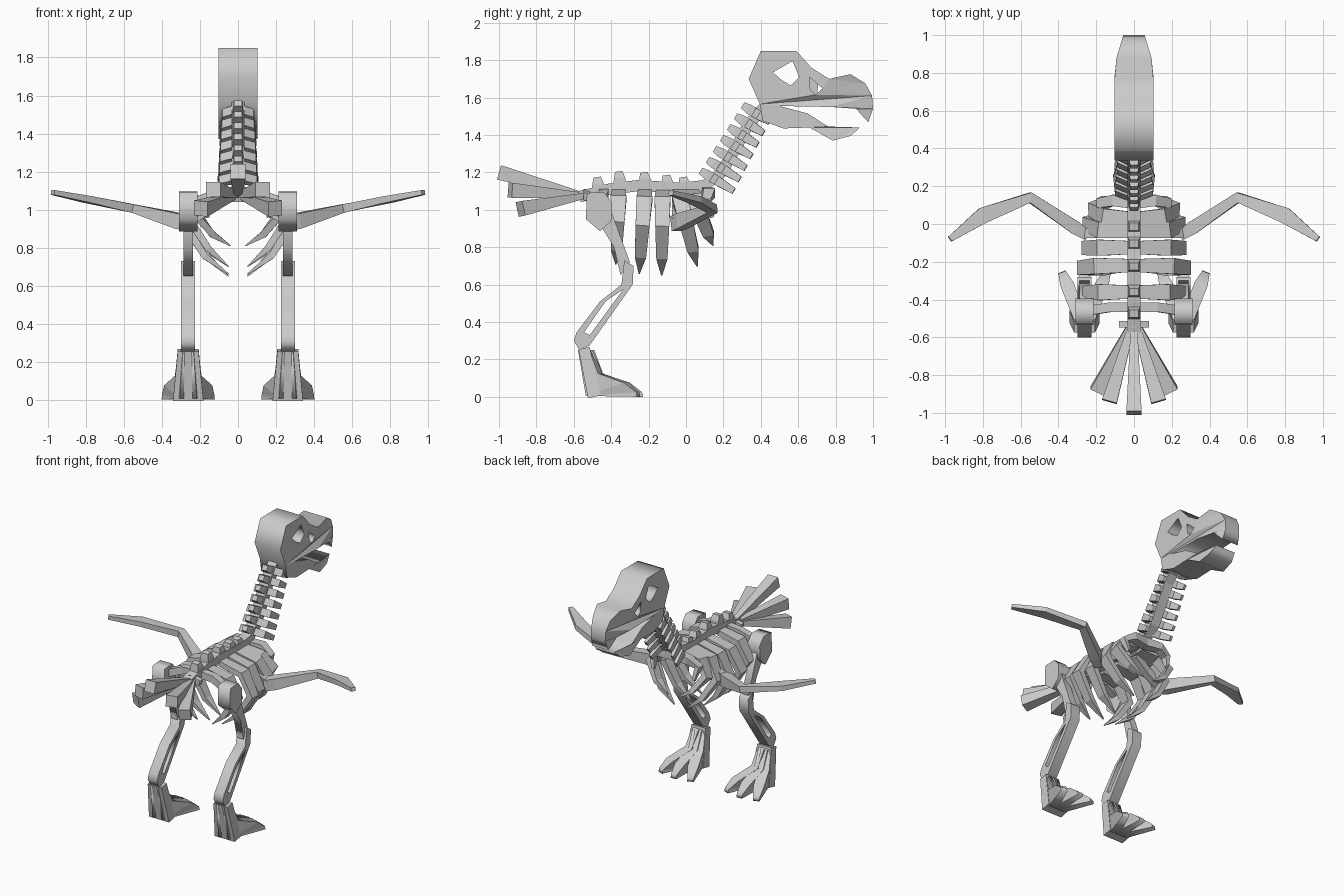
import bpy, bmesh
from math import radians
from mathutils import Vector, Matrix

cube = bpy.data.objects.get("Cube")
if cube:
    bpy.data.objects.remove(cube)

bone = bpy.data.materials.new("bone_grey")
bone.use_nodes = True
bone.diffuse_color = (0.6, 0.6, 0.6, 1)
bone.node_tree.nodes["Principled BSDF"].inputs["Base Color"].default_value = bone.diffuse_color


def finish(name, bm):
    bmesh.ops.remove_doubles(bm, verts=bm.verts, dist=0.0005)
    bmesh.ops.recalc_face_normals(bm, faces=bm.faces)
    mesh = bpy.data.meshes.new(name)
    bm.to_mesh(mesh)
    bm.free()
    mesh.materials.clear()
    mesh.materials.append(bone)
    obj = bpy.data.objects.new(name, mesh)
    bpy.context.collection.objects.link(obj)
    return obj


def beam(name, path, sizes, side):
    """Rectangular section swept along path; sizes = (along side, across)."""
    bm = bmesh.new()
    path = [Vector(p) for p in path]
    rings = []
    for i, (p, (a, b)) in enumerate(zip(path, sizes)):
        t = (path[min(i + 1, len(path) - 1)] - path[max(i - 1, 0)]).normalized()
        across = t.cross(Vector(side)).normalized()
        u = across.cross(t).normalized()
        rings.append([bm.verts.new(p + u * a / 2 * j + across * b / 2 * k)
                      for j, k in ((1, 1), (1, -1), (-1, -1), (-1, 1))])
    for r, q in zip(rings, rings[1:]):
        for i in range(4):
            bm.faces.new((r[i], r[(i + 1) % 4], q[(i + 1) % 4], q[i]))
    bm.faces.new(rings[0])
    bm.faces.new(rings[-1])
    return finish(name, bm)


def plate(name, outlines, half, x=0, shape=None):
    """Side profile (y, z) with optional holes, extruded across x."""
    curve = bpy.data.curves.new(name, 'CURVE')
    curve.dimensions = '2D'
    curve.fill_mode = 'BOTH'
    curve.extrude = half
    for pts in outlines:
        sp = curve.splines.new('POLY')
        sp.points.add(len(pts) - 1)
        for p, (y, z) in zip(sp.points, pts):
            p.co = (y, z, 0, 1)
        sp.use_cyclic_u = True
    temp = bpy.data.objects.new(name + "_profile", curve)
    mesh = bpy.data.meshes.new_from_object(temp)
    bm = bmesh.new()
    bm.from_mesh(mesh)
    for v in bm.verts:
        y, z, w = v.co
        v.co = (w + x, y, z)
        if shape:
            shape(v.co)
    bpy.data.objects.remove(temp)
    bpy.data.curves.remove(curve)
    bpy.data.meshes.remove(mesh)
    return finish(name, bm)


# Skull with open mouth, eye socket and nostril, narrowing at the snout
def narrow_snout(co):
    if co.y > 0.78:
        co.x *= 1 - 0.1 * min((co.y - 0.78) / 0.1, 1) - 0.35 * max(co.y - 0.88, 0) / 0.12

skull = [(.40, 1.85), (.59, 1.85), (.67, 1.76), (.765, 1.70), (.88, 1.725), (.96, 1.675),
         (.995, 1.61), (1, 1.54), (.975, 1.47), (.945, 1.5), (.91, 1.54), (.77, 1.55),
         (.50, 1.555), (.65, 1.515), (.76, 1.445), (.93, 1.44), (.88, 1.395), (.785, 1.37),
         (.66, 1.44), (.52, 1.435), (.41, 1.475), (.395, 1.565), (.335, 1.70)]
eye = [(.465, 1.735), (.57, 1.795), (.605, 1.71), (.56, 1.665), (.51, 1.695)]
nostril = [(.66, 1.71), (.73, 1.65), (.695, 1.615), (.665, 1.64)]
plate("skull", [skull, eye, nostril], 0.103, shape=narrow_snout)
plate("nostril_wall", [[(.65, 1.71), (.71, 1.70), (.70, 1.61), (.67, 1.62)]], 0.04)

# Spine running from tail root to skull
spine = [Vector((0, y, z)) for y, z in
         ((-.57, 1.07), (-.41, 1.11), (-.25, 1.13), (-.03, 1.115), (.10, 1.13),
          (.19, 1.2), (.26, 1.32), (.33, 1.45), (.42, 1.55))]
beam("spine", spine, [(.07, .06)] * len(spine), (1, 0, 0))

# Back vertebrae knobs
for i, (y, z) in enumerate(((-.47, 1.14), (-.355, 1.17), (-.22, 1.165), (-.1, 1.15), (-.01, 1.14))):
    beam(f"back_vertebra_{i}", [(0, y, z - .05), (0, y, z), (0, y - .005, z + .035)],
         [(.07, .07), (.065, .06), (.05, .04)], (1, 0, 0))

# Neck vertebrae knobs with small paired ribs below
for i in range(7):
    f = i / 6
    c = Vector((0, .15 + .225 * f, 1.165 + .35 * f))
    n = Vector((0, .85, -.52))
    beam(f"neck_vertebra_{i}", [c, c - n * .05, c - n * .085],
         [(.06, .055), (.055, .05), (.04, .035)], (1, 0, 0))
    w = .1 - .02 * f
    for s in (1, -1):
        out = Vector((s, 0, 0))
        beam(f"neck_rib_{i}_{s}", [c + out * .02, c + out * w * .85 + n * .025, c + out * w + n * (.125 - .04 * f)],
             [(.05, .04), (.05, .035), (.035, .02)], (0, .52, .85))

# Tail fan of five flat feathers
for name, x, y, z in (("middle", 0, -1, 1.2), ("inner", .13, -.94, 1.105), ("outer", .195, -.885, 1.005)):
    for s in (1, -1) if x else (1,):
        end = Vector((s * x, y, z))
        root = Vector((s * x * .1, -.54, 1.075))
        beam(f"tail_{name}_{s}", [root, end], [(.035, .03), (.08, .08)], (1, 0, 0))
beam("tail_root", [(-.075, -.53, 1.07), (0, -.53, 1.09), (.075, -.53, 1.07)], [(.035, .04)] * 3, (0, 1, 0))

# Ribs: top y, tip y, tip z, tip x, half width
ribs = ((-.36, -.375, .71, .06, .25), (-.22, -.25, .66, .05, .28), (-.125, -.13, .65, .05, .255),
        (-.04, .06, .70, .05, .25), (.03, .145, .81, .04, .22))

for s, tag in ((1, "left"), (-1, "right")):
    for i, (y0, y1, z1, x1, w) in enumerate(ribs):
        drop = 1.09 - z1
        path = [(s * x, y0 + (y1 - y0) * f, 1.09 - drop * f) for x, f in
                ((.02, 0), (w * .72, .08), (w, .4), (w * .62, .78), (x1, 1))]
        beam(f"{tag}_rib_{i}", path, [(.07, .04), (.085, .04), (.075, .045), (.06, .035), (.006, .006)], (0, 1, 0))

    # Collar bone and pelvis bar
    beam(f"{tag}_collar", [(0, .11, 1.09), (s * .11, .125, 1.09), (s * .18, .11, 1.05), (s * .16, .14, .96)],
         [(.06, .06), (.06, .05), (.05, .04), (.02, .02)], (0, 1, 0))
    beam(f"{tag}_pelvis", [(0, -.44, 1.09), (s * .12, -.44, 1.08), (s * .25, -.46, 1.03)],
         [(.05, .05)] * 3, (0, 1, 0))

    # Wing: shoulder blade, upper and lower arm
    beam(f"{tag}_shoulder", [(s * .03, -.03, 1.07), (s * .15, -.05, 1.0), (s * .27, -.05, .935)],
         [(.05, .05)] * 3, (0, 1, 0))
    beam(f"{tag}_wing", [(s * .25, -.06, .925), (s * .31, -.02, .94), (s * .55, .14, 1.005),
                         (s * .80, .045, 1.055), (s * .975, -.08, 1.09)],
         [(.08, .05), (.08, .07), (.045, .055), (.035, .085), (.025, .03)], (0, 0, 1))

    # Leg: hip block, thigh, split shin, ankle
    x = s * .262
    plate(f"{tag}_hip", [[(-.53, 1.09), (-.44, 1.095), (-.395, 1.04), (-.4, .94), (-.46, .885), (-.535, .95)]], .048, x)
    plate(f"{tag}_thigh", [[(-.43, 1.0), (-.395, .98), (-.30, .72), (-.35, .65), (-.385, .80), (-.46, .92)]], .026, x)
    plate(f"{tag}_shin", [[(-.33, .73), (-.28, .70), (-.285, .60), (-.515, .275), (-.57, .25), (-.60, .30),
                           (-.585, .345), (-.46, .51), (-.345, .60)],
                          [(-.335, .575), (-.43, .51), (-.545, .345), (-.515, .33)]], .037, x)

    # Foot: heel and three splayed toes
    beam(f"{tag}_heel", [(x, -.545, .26), (x, -.49, .0)], [(.11, .06), (.16, .07)], (1, 0, 0))
    toe = [(-.565, .25), (-.52, .005), (-.23, 0), (-.235, .025), (-.30, .075), (-.45, .125), (-.50, .25)]
    for k in (-1, 0, 1):
        ankle = Matrix.Translation((x, -.55, 0))
        turn = ankle @ Matrix.Rotation(radians(22 * k), 4, 'Z') @ ankle.inverted()

        def taper(co):
            co.x = x + (co.x - x) * (1 if co.y < -.28 else .6)
            co.xyz = turn @ co
        plate(f"{tag}_toe_{k + 1}", [toe], .036, x, taper)
